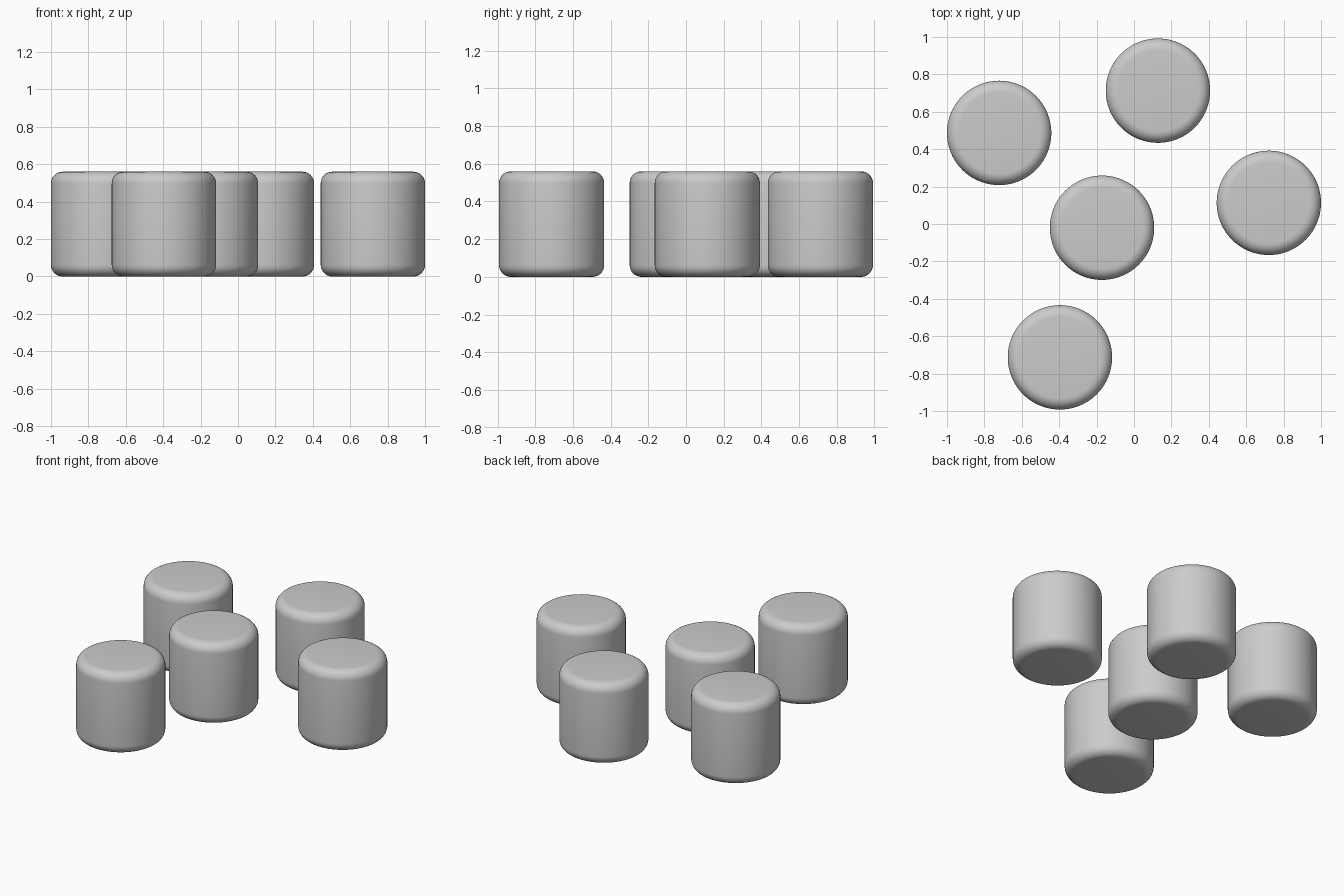
import bpy, bmesh, math

if "Cube" in bpy.data.objects:
    bpy.data.objects.remove(bpy.data.objects["Cube"])

RADIUS, HEIGHT, ROUND = 0.279, 0.56, 0.062
CENTRES = [(-0.721, 0.487), (0.128, 0.713), (0.721, 0.113),
           (-0.171, -0.02), (-0.396, -0.713)]


def rounded_cylinder(name, x, y):
    # plain cylinder with both rims rounded over
    bm = bmesh.new()
    bmesh.ops.create_cone(bm, cap_ends=True, segments=96, radius1=RADIUS,
                          radius2=RADIUS, depth=HEIGHT)
    rims = [e for e in bm.edges
            if abs(e.verts[0].co.z - e.verts[1].co.z) < 1e-5]
    bmesh.ops.bevel(bm, geom=rims, offset=ROUND, offset_type='OFFSET',
                    segments=8, profile=0.5, affect='EDGES')
    for f in bm.faces:
        f.smooth = True
    mesh = bpy.data.meshes.new(name)
    bm.to_mesh(mesh)
    bm.free()
    obj = bpy.data.objects.new(name, mesh)
    obj.location = (x, y, HEIGHT / 2)
    bpy.context.collection.objects.link(obj)
    # keep the caps shading flat
    bpy.context.view_layer.objects.active = obj
    obj.select_set(True)
    bpy.ops.object.shade_smooth_by_angle(angle=math.radians(35))
    obj.select_set(False)


# five scattered pillars
for i, (x, y) in enumerate(CENTRES, 1):
    rounded_cylinder(f"round_block_{i}", x, y)
